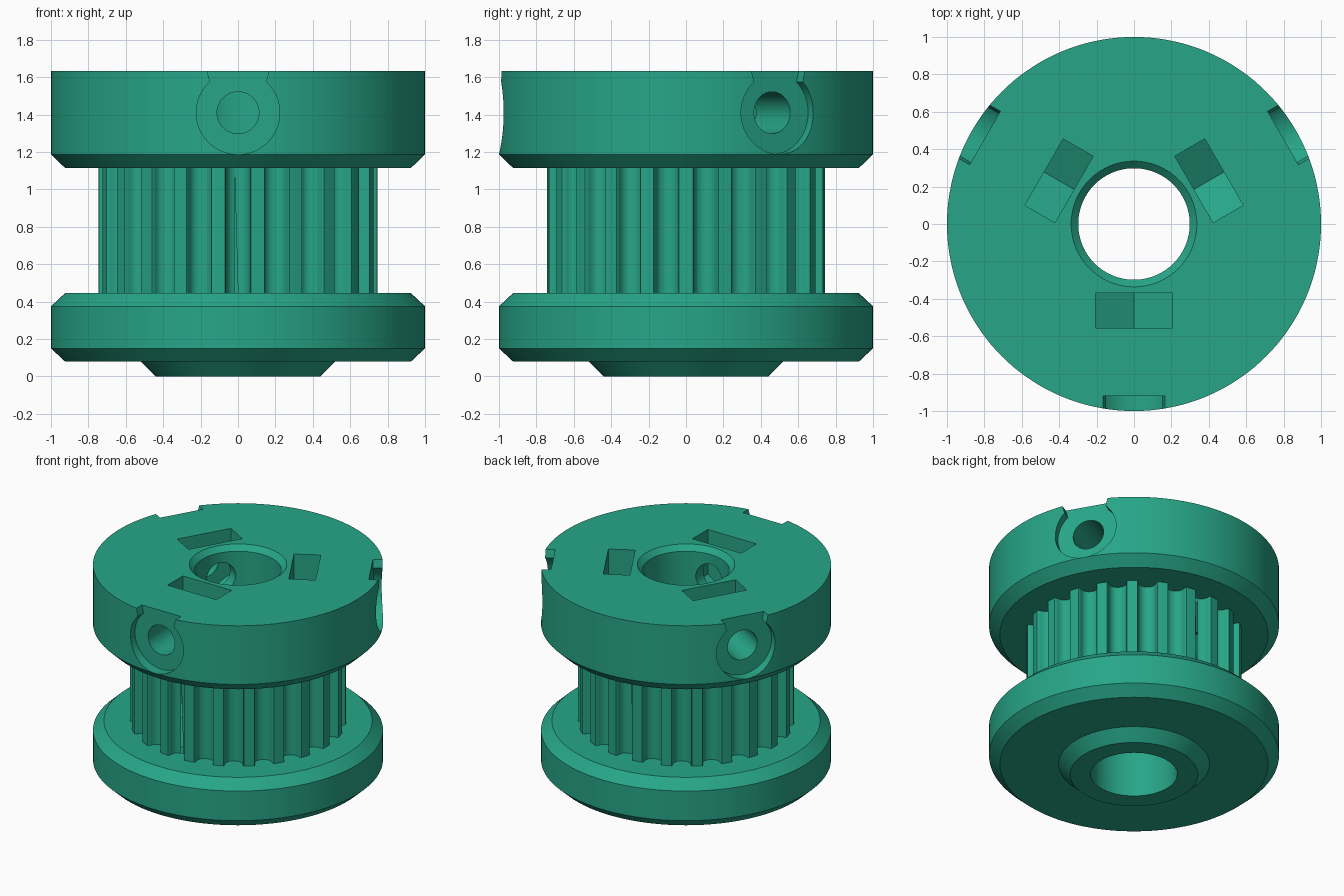
import bpy, bmesh, math
from mathutils import Matrix

if "Cube" in bpy.data.objects:
    bpy.data.objects.remove(bpy.data.objects["Cube"])

TEETH = 22
TIP_R = 0.745        # radius over the teeth
SCREW_Z = 1.41       # height of the set screw holes

green = bpy.data.materials.new("teal_green")
green.diffuse_color = (0.02, 0.38, 0.245, 1)
green.use_nodes = True
green.node_tree.nodes["Principled BSDF"].inputs["Base Color"].default_value = green.diffuse_color


def finish(name, bm):
    bmesh.ops.recalc_face_normals(bm, faces=bm.faces[:])
    me = bpy.data.meshes.new(name)
    bm.to_mesh(me)
    bm.free()
    me.materials.append(green)
    ob = bpy.data.objects.new(name, me)
    bpy.context.collection.objects.link(ob)
    return ob


def lathe(name, profile, n=144):
    """Solid of revolution; the profile starts and ends on the axis."""
    bm = bmesh.new()
    rings = []
    for r, z in profile:
        if r == 0:
            rings.append([bm.verts.new((0, 0, z))] * n)
        else:
            rings.append([bm.verts.new((r * math.cos(2 * math.pi * i / n),
                                        r * math.sin(2 * math.pi * i / n), z)) for i in range(n)])
    for a, b in zip(rings, rings[1:]):
        if a[0] is a[1]:
            bm.faces.new(b)
        elif b[0] is b[1]:
            bm.faces.new(a)
        else:
            for i in range(n):
                j = (i + 1) % n
                bm.faces.new((a[i], a[j], b[j], b[i]))
    for v in [v for v in bm.verts if not v.link_faces]:
        bm.verts.remove(v)
    return finish(name, bm)


def prism(name, pts, lo, hi, matrix=Matrix()):
    """Outline in x, y extruded from lo to hi, then placed by a matrix."""
    bm = bmesh.new()
    a = [bm.verts.new((x, y, lo)) for x, y in pts]
    b = [bm.verts.new((x, y, hi)) for x, y in pts]
    bm.faces.new(a)
    bm.faces.new(b)
    for i in range(len(pts)):
        j = (i + 1) % len(pts)
        bm.faces.new((a[i], a[j], b[j], b[i]))
    bm.transform(matrix)
    return finish(name, bm)


def arc(r, a0, a1, n, cy=0.0):
    return [(r * math.cos(a0 + (a1 - a0) * i / n), cy + r * math.sin(a0 + (a1 - a0) * i / n))
            for i in range(n + 1)]


def combine(target, tool, operation):
    tool.hide_render = True
    mod = target.modifiers.new(tool.name, 'BOOLEAN')
    mod.operation, mod.solver, mod.object = operation, 'EXACT', tool
    bpy.context.view_layer.objects.active = target
    bpy.ops.object.modifier_apply(modifier=mod.name)
    bpy.data.objects.remove(tool)


# Flanges and hubs, joined by a core that sits below the tooth roots
pulley = lathe("pulley", [(0, 0), (0.44, 0), (0.52, 0.08), (0.925, 0.08), (1, 0.15),
                          (1, 0.375), (0.925, 0.445), (0.55, 0.445), (0.55, 1.115),
                          (0.925, 1.115), (1, 1.187), (1, 1.633), (0, 1.633)])

# Toothed belt ring: round-bottomed grooves, one facing the front
groove = [(-0.070, TIP_R - 0.003), (-0.064, TIP_R - 0.012), (-0.062, TIP_R - 0.03)]
groove += [(0.061 * math.cos(t), TIP_R - 0.034 - 0.054 * math.sin(t))
           for t in [math.pi * (1 - k / 10) for k in range(1, 10)]]
groove += [(-x, y) for x, y in reversed(groove[:3])]
outline = []
for i in range(TEETH):
    turn = -math.pi / 2 + 2 * math.pi * i / TEETH
    c, s = math.cos(turn), math.sin(turn)
    outline += [(y * c - x * s, y * s + x * c) for x, y in groove]
    half = math.pi / TEETH
    outline.append((TIP_R * math.cos(turn + half), TIP_R * math.sin(turn + half)))
combine(pulley, prism("belt_teeth", outline, 0.41, 1.15), 'UNION')

# Shaft bore with a chamfered top edge
combine(pulley, lathe("bore", [(0, -0.1), (0.298, -0.1), (0.298, 1.595),
                               (0.336, 1.633), (0.37, 1.667), (0, 1.667)]), 'DIFFERENCE')

# Three set screw stations: open counterbore, screw hole and nut trap
flat = 0.205
corner = flat / math.cos(math.pi / 6)
nut = [(-flat, 0.4), (-flat, -corner / 2), (0, -corner), (flat, -corner / 2), (flat, 0.4)]
top = math.acos(0.15 / 0.223)
counterbore = arc(0.223, math.pi - top, 2 * math.pi + top, 56) + [(0.165, 0.223), (0.175, 0.26),
                                                                  (-0.175, 0.26), (-0.165, 0.223)]
for i in range(3):
    place = (Matrix.Rotation(i * 2 * math.pi / 3, 4, 'Z') @ Matrix.Translation((0, 0, SCREW_Z))
             @ Matrix.Rotation(math.pi / 2, 4, 'X'))
    combine(pulley, prism("counterbore", counterbore, 0.92, 1.1, place), 'DIFFERENCE')
    combine(pulley, prism("screw_hole", arc(0.112, 0, 2 * math.pi, 40)[:-1], 0.15, 1.0, place), 'DIFFERENCE')
    combine(pulley, prism("nut_trap", nut, 0.37, 0.555, place), 'DIFFERENCE')

# Smooth round walls, crisp edges
bpy.ops.object.select_all(action='DESELECT')
pulley.select_set(True)
bpy.context.view_layer.objects.active = pulley
bpy.ops.object.shade_smooth_by_angle(angle=math.radians(30))
